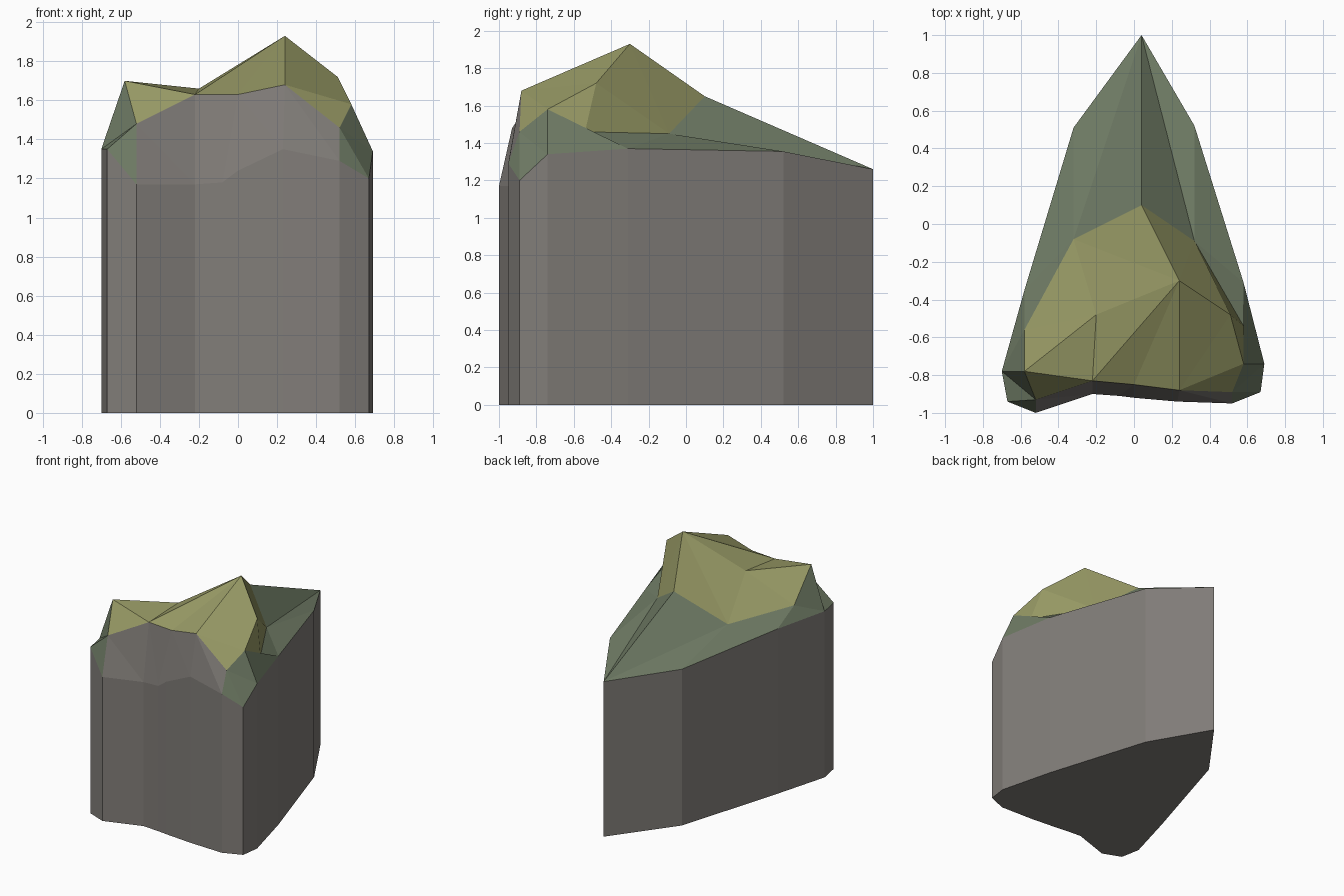
import bpy
import bmesh
from mathutils import Vector

if "Cube" in bpy.data.objects:
    bpy.data.objects.remove(bpy.data.objects["Cube"])


def material(name, rgb):
    m = bpy.data.materials.new(name)
    m.diffuse_color = (*rgb, 1)
    m.use_nodes = True
    m.node_tree.nodes["Principled BSDF"].inputs["Base Color"].default_value = m.diffuse_color
    return m


stone = material("stone", (0.22, 0.205, 0.19))
moss = material("moss", (0.16, 0.20, 0.13))
grass = material("grass", (0.31, 0.32, 0.13))


def build(name, faces, mat):
    """Make a flat-shaded object from polygons given as lists of points."""
    bm = bmesh.new()
    cache = {}
    for pts in faces:
        vs = []
        for p in pts:
            p = tuple(p)
            if p not in cache:
                cache[p] = bm.verts.new(p)
            if cache[p] not in vs:
                vs.append(cache[p])
        if len(vs) > 2:
            bm.faces.new(vs)
    me = bpy.data.meshes.new(name)
    bm.to_mesh(me)
    bm.free()
    me.materials.append(mat)
    ob = bpy.data.objects.new(name, me)
    bpy.context.collection.objects.link(ob)
    return ob


def strip(lower, upper, i, other_diagonal=False):
    """Two outward triangles joining segment i of two clockwise loops."""
    j = (i + 1) % len(lower)
    a, b, c, d = lower[j], lower[i], upper[i], upper[j]
    if other_diagonal:
        return [(a, b, c), (a, c, d)]
    return [(a, b, d), (b, c, d)]


# Top rim of the cliff wall, clockwise from the back point
rim = [(0.04, 1.0, 1.26), (0.32, 0.52, 1.355), (0.58, -0.31, 1.37),
       (0.69, -0.74, 1.34), (0.67, -0.89, 1.20), (0.52, -0.95, 1.29),
       (0.23, -0.94, 1.35), (0.0, -0.92, 1.24), (-0.08, -0.91, 1.18),
       (-0.22, -0.90, 1.17), (-0.52, -1.0, 1.17), (-0.67, -0.94, 1.35),
       (-0.70, -0.78, 1.35), (-0.58, -0.35, 1.34), (-0.32, 0.51, 1.27)]
foot = [(x, y, 0.0) for x, y, z in rim]
n = len(rim)

# Edge of the summit; a repeated corner pinches the strip to a triangle
back, k, j = (0.04, 0.10, 1.65), (0.32, -0.09, 1.45), (0.58, -0.54, 1.46)
h2, h, g = (0.58, -0.74, 1.58), (0.52, -0.89, 1.46), (0.24, -0.88, 1.68)
f, e, d = (0.0, -0.85, 1.63), (-0.22, -0.83, 1.63), (-0.52, -0.93, 1.48)
c, b, a = (-0.58, -0.78, 1.70), (-0.58, -0.56, 1.45), (-0.32, -0.08, 1.41)
edge = [back, k, j, h2, h, h, g, f, f, e, d, d, c, b, a]

# Cliff wall with its flat underside
wall = [(foot[(i + 1) % n], foot[i], rim[i], rim[(i + 1) % n]) for i in range(n)]
build("cliff_wall", wall + [foot], stone)

# Bare rock face at the front, mossy slope round the rest
front = range(5, 10)
rock, slope = [], []
for i in range(n):
    (rock if i in front else slope).extend(strip(rim, edge, i, i in (1, 11, 14)))
build("front_rock_face", rock, stone)
build("mossy_slope", slope, moss)

# Grassy summit: fans round the peak, the saddle and the right shoulder
peak, saddle, shoulder = (0.24, -0.30, 1.93), (-0.20, -0.48, 1.66), (0.51, -0.48, 1.72)


def fan(centre, points):
    return [(centre, p, q) for p, q in zip(points, points[1:])]


tris = fan(peak, [k, back, a, saddle, e, f, g, shoulder, k])
tris += fan(saddle, [a, b, c, e])
tris += fan(shoulder, [g, h2, j, k])
tris += [(c, d, e), (g, h, h2)]
up = []
for t in tris:
    p, q, r = map(Vector, t)
    up.append(t if (q - p).cross(r - p).z > 0 else t[::-1])
build("grassy_summit", up, grass)
